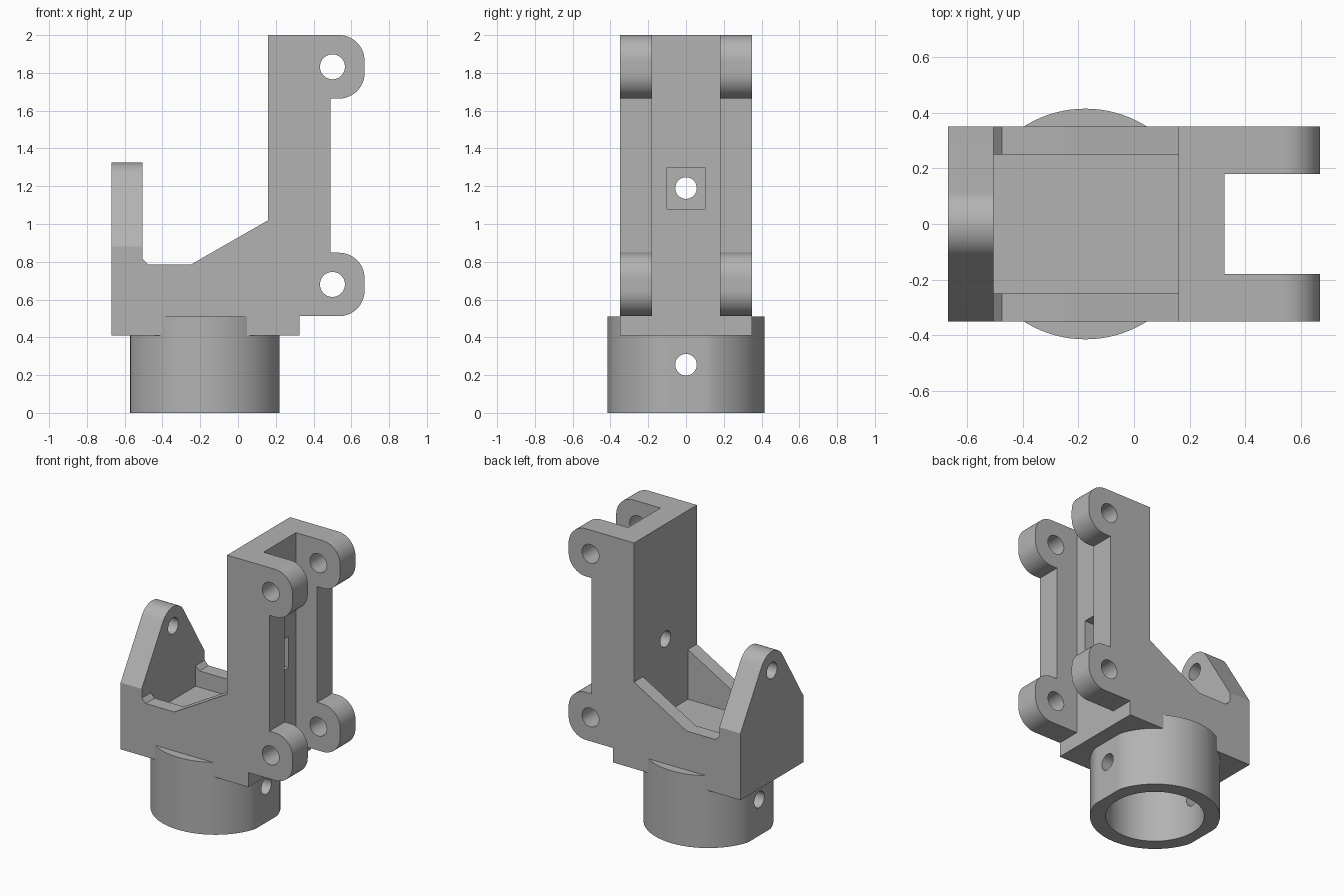
import bpy, bmesh
from math import sin, cos, pi, radians

cube = bpy.data.objects.get("Cube")
if cube:
    bpy.data.objects.remove(cube)

grey = bpy.data.materials.new("plain grey")
grey.use_nodes = True
COLOUR = (0.45, 0.45, 0.45, 1)
grey.diffuse_color = COLOUR
grey.node_tree.nodes["Principled BSDF"].inputs["Base Color"].default_value = COLOUR


def arc(cx, cy, r, a0, a1, n=14):
    """Points on an arc, angles in degrees."""
    steps = [radians(a0 + (a1 - a0) * i / n) for i in range(n + 1)]
    return [(cx + r * cos(a), cy + r * sin(a)) for a in steps]


def circle(cx, cy, r, n=48):
    return arc(cx, cy, r, 0, 360, n)[:-1]


def prism(name, points, axis, low, high):
    """Extrude a profile along an axis; the profile lies in the other two."""
    place = {"x": lambda a, b, t: (t, a, b),
             "y": lambda a, b, t: (a, t, b),
             "z": lambda a, b, t: (a, b, t)}[axis]
    bm = bmesh.new()
    bottom = [bm.verts.new(place(a, b, low)) for a, b in points]
    top = [bm.verts.new(place(a, b, high)) for a, b in points]
    bm.faces.new(bottom)
    bm.faces.new(top)
    for i in range(len(points)):
        j = (i + 1) % len(points)
        bm.faces.new((bottom[i], bottom[j], top[j], top[i]))
    bmesh.ops.recalc_face_normals(bm, faces=bm.faces)
    mesh = bpy.data.meshes.new(name)
    bm.to_mesh(mesh)
    bm.free()
    mesh.materials.append(grey)
    obj = bpy.data.objects.new(name, mesh)
    bpy.context.collection.objects.link(obj)
    return obj


def box(name, x0, x1, half_y, z0, z1):
    return prism(name, [(x0, z0), (x1, z0), (x1, z1), (x0, z1)], "y", -half_y, half_y)


def carve(obj, cutters):
    """Cut every cutter from the part, bake the result and smooth the arcs."""
    for c in cutters:
        c.hide_render = True
        mod = obj.modifiers.new(c.name, "BOOLEAN")
        mod.operation, mod.solver, mod.object = "DIFFERENCE", "EXACT", c
    graph = bpy.context.evaluated_depsgraph_get()
    baked = bpy.data.meshes.new_from_object(obj.evaluated_get(graph))
    obj.modifiers.clear()
    obj.data = baked
    for c in cutters:
        bpy.data.objects.remove(c)
    bpy.ops.object.select_all(action="DESELECT")
    obj.select_set(True)
    bpy.context.view_layer.objects.active = obj
    bpy.ops.object.shade_smooth_by_angle(angle=radians(14))


HALF = 0.35              # half width of the bracket
PLATE, FACE, WEB, SIDE = -0.505, 0.16, 0.325, 0.49
PIN_Z = 1.19             # height of the pin through plate and tower
LUGS = (0.68, 1.832)     # heights of the lug holes
LUG_X, LUG_R, ROUND = 0.67, 0.168, 0.135


def lug(z):
    """Rounded outer end of a lug."""
    x = LUG_X - ROUND
    off = LUG_R - ROUND
    return arc(x, z - off, ROUND, -90, 0) + arc(x, z + off, ROUND, 0, 90)


# Bracket: side profile with tower, lugs, tray and end plate
profile = [(-LUG_X, 0.41), (WEB, 0.41), (WEB, LUGS[0] - LUG_R)]
profile += lug(LUGS[0])
profile += [(SIDE, LUGS[0] + LUG_R), (SIDE, LUGS[1] - LUG_R)]
profile += lug(LUGS[1])
profile += [(FACE, 2.0), (FACE, 1.02), (-0.25, 0.785), (-0.475, 0.785),
            (PLATE, 0.815), (PLATE, 1.4), (-LUG_X, 1.4)]
bracket = prism("bracket", profile, "y", -HALF, HALF)

# Cutter that tapers the end plate to a round tip
tip = [(0.5, 0.88), (HALF, 0.88)] + arc(0, PIN_Z, 0.135, 31.7, 148.3, 24)
tip += [(-HALF, 0.88), (-0.5, 0.88), (-0.5, 1.6), (0.5, 1.6)]

cutters = [
    prism("tip_cutter", tip, "x", -0.8, -0.4),
    box("tray_cutter", PLATE, FACE, 0.25, 0.67, 2.2),
    box("slot_cutter", WEB, 0.8, 0.18, 0.3, 2.2),
    box("nut_cutter", 0.25, 0.4, 0.1, 1.08, 1.3),
    prism("pin_cutter", circle(0, PIN_Z, 0.057), "x", -0.9, 0.9),
]
cutters += [prism("lug_hole_cutter", circle(0.5, z, 0.066), "y", -0.6, 0.6) for z in LUGS]
carve(bracket, cutters)

# Collar: tube with two flats and a cross hole
CENTRE = -0.175
outline = [(CENTRE + max(-0.396, min(0.396, x)), y) for x, y in circle(0, 0, 0.415, 96)]
collar = prism("collar", outline, "z", 0, 0.51)
carve(collar, [
    prism("bore_cutter", circle(CENTRE, 0, 0.315, 72), "z", -0.2, 0.45),
    prism("cross_hole_cutter", circle(0, 0.255, 0.057), "x", -0.9, 0.9),
])
